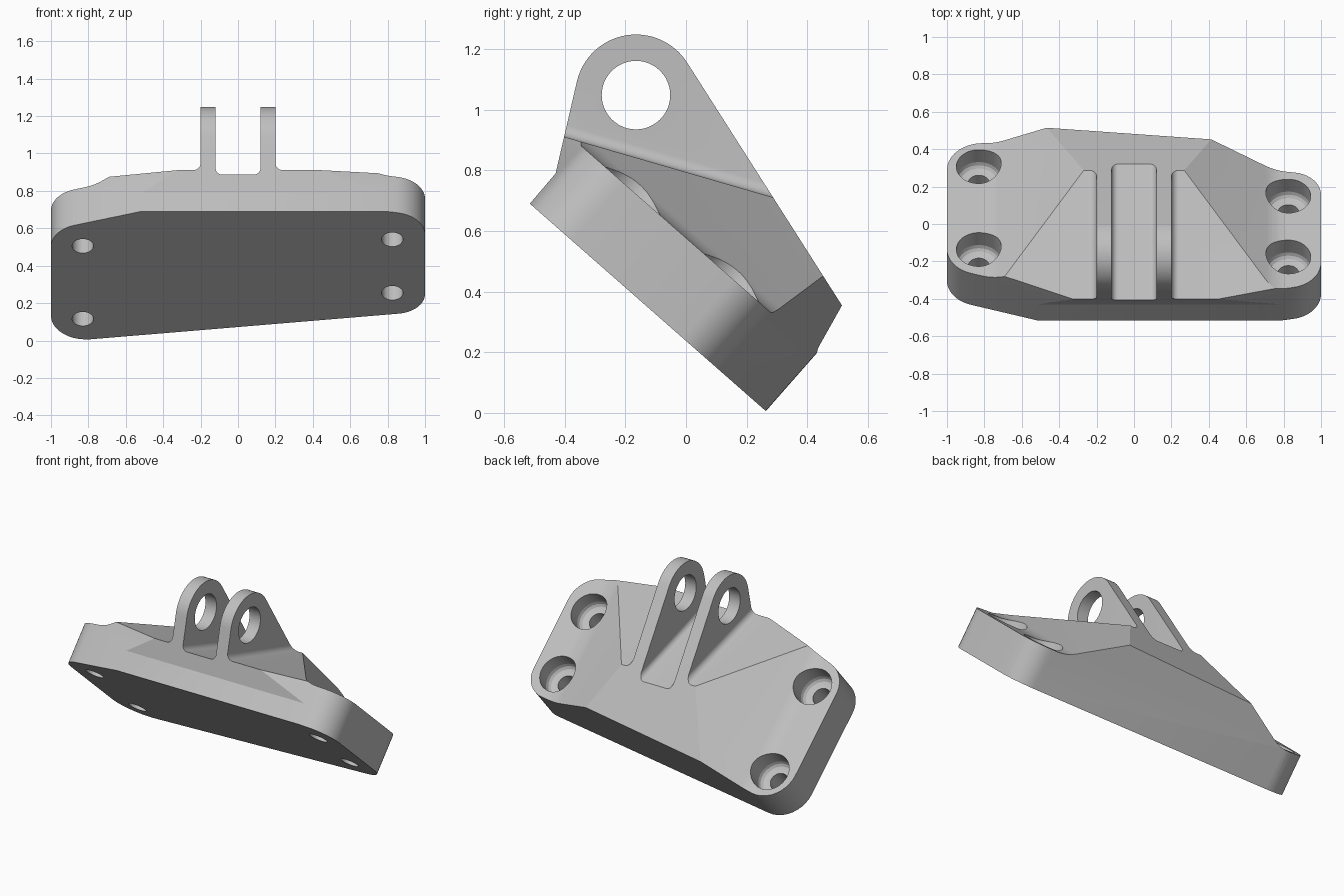
import bpy, bmesh, math
from mathutils import Vector, Matrix

cube = bpy.data.objects.get("Cube")
if cube:
    bpy.data.objects.remove(cube, do_unlink=True)

X, Y, Z = Vector((1, 0, 0)), Vector((0, 1, 0)), Vector((0, 0, 1))
# Tilted frame of the mounting face: V runs down its slope, W is its normal
V = Vector((0, 0.751, -0.66)).normalized()
W = Vector((0, 0.66, 0.751)).normalized()
BASE = Vector((0, -0.515, 0.69))


def new_object(name, bm):
    bmesh.ops.recalc_face_normals(bm, faces=bm.faces)
    mesh = bpy.data.meshes.new(name)
    bm.to_mesh(mesh)
    bm.free()
    obj = bpy.data.objects.new(name, mesh)
    bpy.context.collection.objects.link(obj)
    return obj


def prism(name, pts, origin, a, b, d, start, end):
    """Polygon in the a/b plane, swept along d."""
    bm = bmesh.new()
    face = bm.faces.new([bm.verts.new(origin + a * p + b * q + d * start) for p, q in pts])
    ext = bmesh.ops.extrude_face_region(bm, geom=[face])
    verts = [g for g in ext["geom"] if isinstance(g, bmesh.types.BMVert)]
    bmesh.ops.translate(bm, verts=verts, vec=d * (end - start))
    return new_object(name, bm)


def lathe(name, pts, origin, axis):
    """Radius/height profile revolved around an axis."""
    side = X if abs(axis.x) < 0.5 else Y
    bm = bmesh.new()
    verts = [bm.verts.new(origin + side * r + axis * h) for r, h in pts]
    edges = [bm.edges.new(pair) for pair in zip(verts, verts[1:])]
    bmesh.ops.spin(bm, geom=verts + edges, cent=origin, axis=axis,
                   angle=math.tau, steps=48, use_merge=False)
    bmesh.ops.remove_doubles(bm, verts=bm.verts, dist=0.0001)
    return new_object(name, bm)


def rounded(corners, steps=10):
    """Replace each corner that has a radius with an arc."""
    out = []
    for i, c in enumerate(corners):
        p = Vector(c[:2])
        if len(c) < 3:
            out.append(tuple(p))
            continue
        before = (Vector(corners[i - 1][:2]) - p).normalized()
        after = (Vector(corners[(i + 1) % len(corners)][:2]) - p).normalized()
        half = before.angle(after) / 2
        centre = p + (before + after).normalized() * (c[2] / math.sin(half))
        p0 = p + before * (c[2] / math.tan(half)) - centre
        p1 = p + after * (c[2] / math.tan(half)) - centre
        sweep = p0.angle_signed(p1)
        for k in range(steps + 1):
            out.append(tuple(centre + Matrix.Rotation(-sweep * k / steps, 2) @ p0))
    return out


def combine(obj, tool, operation):
    mod = obj.modifiers.new("cut", "BOOLEAN")
    mod.operation, mod.solver, mod.object = operation, "EXACT", tool
    bpy.context.view_layer.update()
    graph = bpy.context.evaluated_depsgraph_get()
    mesh = bpy.data.meshes.new_from_object(obj.evaluated_get(graph))
    obj.modifiers.clear()
    obj.data = mesh
    bpy.data.objects.remove(tool, do_unlink=True)


# Side silhouette: front wall, overhang, round lug head, rear ramp, mounting face
eye = Vector((0, -0.165, 1.048))
arc = [math.radians(167 - (167 - 32.7) * k / 32) for k in range(33)]
silhouette = [(BASE.y, BASE.z), (-0.43, 0.79)]
silhouette += [(eye.y + 0.2 * math.cos(t), eye.z + 0.2 * math.sin(t)) for t in arc]
for v, w in [(1.2, 0.368), (1.2, 0)]:
    p = BASE + V * v + W * w
    silhouette.append((p.y, p.z))
bracket = prism("bracket", silhouette, Vector(), Y, Z, X, -1.2, 1.2)

# Plan outline of the base with rounded corners
plan = rounded([(-1, 0.151, 0.18), (-0.21, -0.097), (-0.21, -0.5), (0.21, -0.5),
                (0.21, -0.102), (1, 0.036, 0.18), (1, 0.81, 0.16), (-1, 1.062, 0.19)])
combine(bracket, prism("plan", plan, BASE, X, V, W, -0.3, 1.5), "INTERSECT")

# Cross-section: flat pads blending into the sloped shoulders
half = [(1.2, -0.2), (1.2, 0.255)]
for k in range(7):
    t = k / 6
    half.append(((1 - t) ** 2 * 0.82 + 2 * t * (1 - t) * 0.757 + t * t * 0.70,
                 (1 - t * t) * 0.255 + t * t * 0.289))
half += [(0.21, 0.58), (0.21, 1.5)]
section = half + [(-x, w) for x, w in reversed(half)]
combine(bracket, prism("section", section, BASE, X, W, V, -0.8, 1.6), "INTERSECT")


def slope_cut(name, corners, front, back):
    s = (back - front).normalized()
    n = X.cross(s)
    combine(bracket, prism(name, rounded(corners), front, X, n, s, -0.5, 1.3), "DIFFERENCE")


# Front slope outside the lugs, filleted at the lug roots
for side in (-1, 1):
    slope_cut("shoulder_cut",
              [(side * 0.2, 1), (side * 0.2, 0, 0.04), (side * 1.3, 0), (side * 1.3, 1)],
              Vector((0, -0.4, 0.91)), Vector((0, 0.29, 0.71)))

# Channel between the two lugs
slope_cut("channel_cut", [(-0.12, 1), (-0.12, 0, 0.035), (0.12, 0, 0.035), (0.12, 1)],
          Vector((0, -0.4, 0.885)), Vector((0, 0.32, 0.659)))

# Pin hole through both lugs
combine(bracket, lathe("pin_hole", [(0, -0.5), (0.113, -0.5), (0.113, 0.5), (0, 0.5)],
                       eye, X), "DIFFERENCE")

# Counterbored bolt holes
bolt = [(0, -0.1), (0.057, -0.1), (0.057, 0.12), (0.085, 0.12), (0.1, 0.125),
        (0.113, 0.137), (0.12, 0.155), (0.12, 0.6), (0, 0.6)]
for x, v in [(-0.83, 0.28), (-0.83, 0.87), (0.825, 0.227), (0.825, 0.66)]:
    combine(bracket, lathe("bolt_hole", bolt, BASE + X * x + V * v, W), "DIFFERENCE")

# Grey metal
grey = bpy.data.materials.new("grey_metal")
grey.use_nodes = True
colour = (0.52, 0.52, 0.52, 1)
grey.diffuse_color = colour
grey.node_tree.nodes["Principled BSDF"].inputs["Base Color"].default_value = colour
bracket.data.materials.clear()
bracket.data.materials.append(grey)
for poly in bracket.data.polygons:
    poly.material_index = 0

bpy.ops.object.select_all(action="DESELECT")
bracket.select_set(True)
bpy.context.view_layer.objects.active = bracket
bpy.ops.object.shade_smooth_by_angle(angle=math.radians(20))
